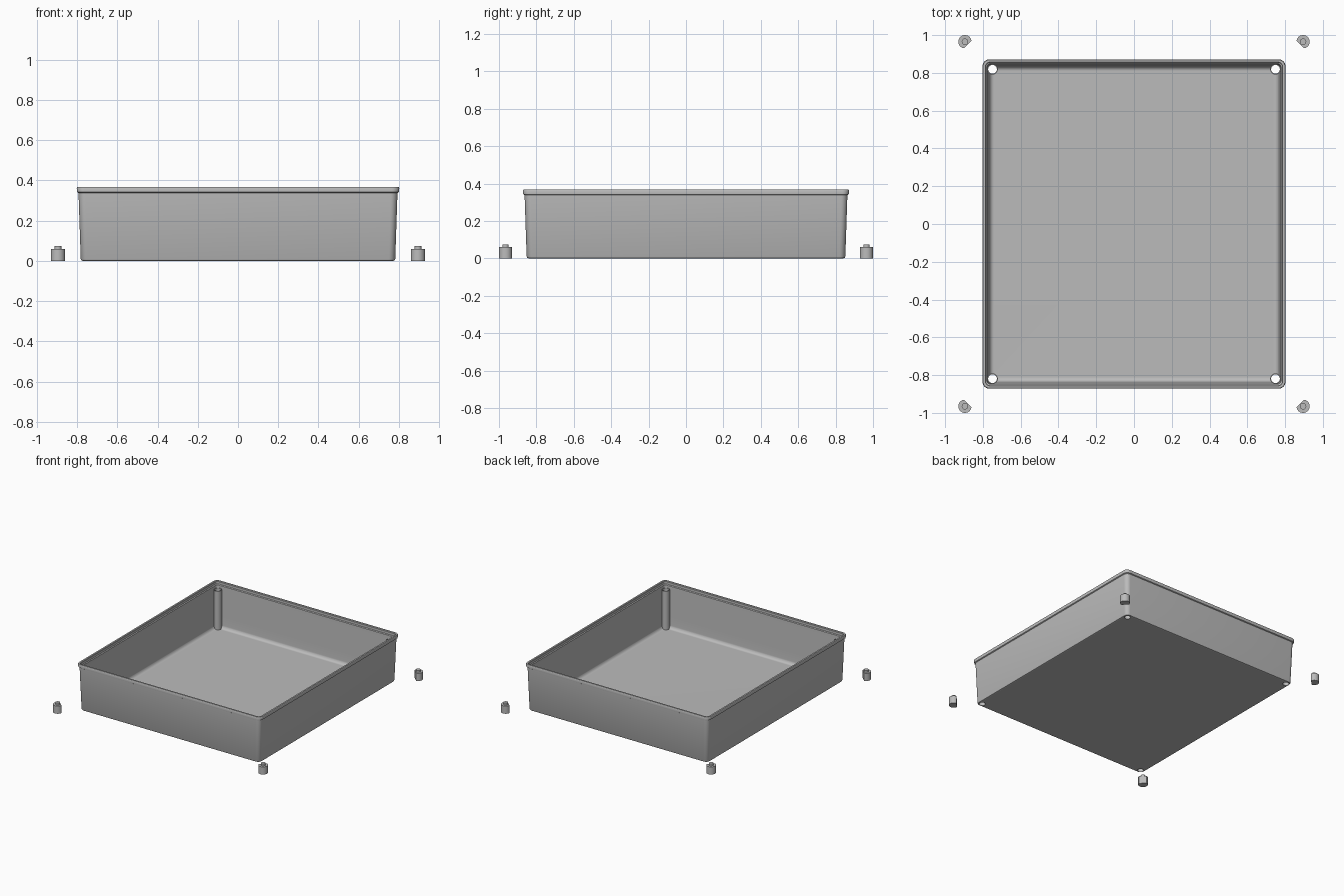
import bpy, bmesh, math
from math import sin, cos, pi

cube = bpy.data.objects.get("Cube")
if cube:
    bpy.data.objects.remove(cube, do_unlink=True)

grey = bpy.data.materials.new("plastic_grey")
grey.use_nodes = True
colour = (0.5, 0.5, 0.5, 1)
grey.diffuse_color = colour
grey.node_tree.nodes["Principled BSDF"].inputs["Base Color"].default_value = colour


def rounded_rect(hx, hy, r, z, steps=8):
    pts = []
    for q, (sx, sy) in enumerate([(1, 1), (-1, 1), (-1, -1), (1, -1)]):
        for i in range(steps + 1):
            a = (q + i / steps) * pi / 2
            pts.append((sx * (hx - r) + r * cos(a), sy * (hy - r) + r * sin(a), z))
    return pts


def circle(x, y, r, z, n=32):
    return [(x + r * cos(2 * pi * i / n), y + r * sin(2 * pi * i / n), z) for i in range(n)]


def loft(name, stacks):
    """Each stack of matching rings becomes one closed solid."""
    bm = bmesh.new()
    for rings in stacks:
        loops = [[bm.verts.new(p) for p in ring] for ring in rings]
        n = len(loops[0])
        for a, b in zip(loops, loops[1:]):
            for i in range(n):
                j = (i + 1) % n
                bm.faces.new((a[i], a[j], b[j], b[i]))
        bm.faces.new(loops[0][::-1])
        bm.faces.new(loops[-1])
    bmesh.ops.recalc_face_normals(bm, faces=bm.faces)
    mesh = bpy.data.meshes.new(name)
    bm.to_mesh(mesh)
    bm.free()
    mesh.materials.append(grey)
    ob = bpy.data.objects.new(name, mesh)
    bpy.context.collection.objects.link(ob)
    return ob


def activate(ob):
    bpy.ops.object.select_all(action='DESELECT')
    ob.select_set(True)
    bpy.context.view_layer.objects.active = ob


def boolean(ob, tool, operation):
    mod = ob.modifiers.new(operation, 'BOOLEAN')
    mod.object, mod.operation, mod.solver = tool, operation, 'EXACT'
    activate(ob)
    bpy.ops.object.modifier_apply(modifier=mod.name)
    bpy.data.objects.remove(tool, do_unlink=True)


corners = [(1, 1), (-1, 1), (-1, -1), (1, -1)]

# Tray shell: (half width, corner radius, height); depth follows the width
DEPTH = 0.07
outside = [(0.772, 0.024, 0), (0.779, 0.03, 0.003), (0.782, 0.032, 0.01),
           (0.793, 0.034, 0.338), (0.8, 0.036, 0.342), (0.802, 0.037, 0.362),
           (0.799, 0.034, 0.368)]
inside = [(0.787, 0.024, 0.368), (0.784, 0.021, 0.364), (0.784, 0.021, 0.345),
          (0.778, 0.02, 0.34), (0.766, 0.018, 0.04)]
# Rounded join between inner wall and floor
fillet = [(0.766 - 0.025 * (1 - cos(a)), 0.018 - 0.01 * sin(a), 0.04 - 0.025 * sin(a))
          for a in (pi / 12 * k for k in range(1, 7))]
tray = loft("tray", [[rounded_rect(h, h + DEPTH, r, z)
                      for h, r, z in outside + inside + fillet]])

# Hollow corner posts, open through the floor
PX, PY = 0.749, 0.819
boolean(tray, loft("posts", [[circle(sx * PX, sy * PY, 0.028, z) for z in (0.008, 0.32)]
                             for sx, sy in corners]), 'UNION')
boolean(tray, loft("post_holes", [[circle(sx * PX, sy * PY, 0.023, z) for z in (-0.05, 0.5)]
                                  for sx, sy in corners]), 'DIFFERENCE')


# Separate foot plugs with one flat side towards the tray
def flat_sided(x, y, sx, sy, r, z, n=32):
    half = math.acos(0.6)
    inward = math.atan2(-sy, -sx)
    angles = [inward + half + (2 * pi - 2 * half) * i / (n - 1) for i in range(n)]
    return [(x + r * cos(a), y + r * sin(a), z) for a in angles]


plugs = []
for side, (sx, sy) in zip(["back_left", "back_right", "front_right", "front_left"], corners):
    x, y = sx * 0.895, sy * 0.965
    body = [flat_sided(x, y, sx, sy, 0.035, z) for z in (0, 0.06)]
    pin = [circle(x, y, 0.017, z) for z in (0.055, 0.075)]
    plugs.append(loft("foot_plug_" + side, [body, pin]))

for ob in [tray] + plugs:
    activate(ob)
    bpy.ops.object.shade_smooth_by_angle(angle=math.radians(35))
